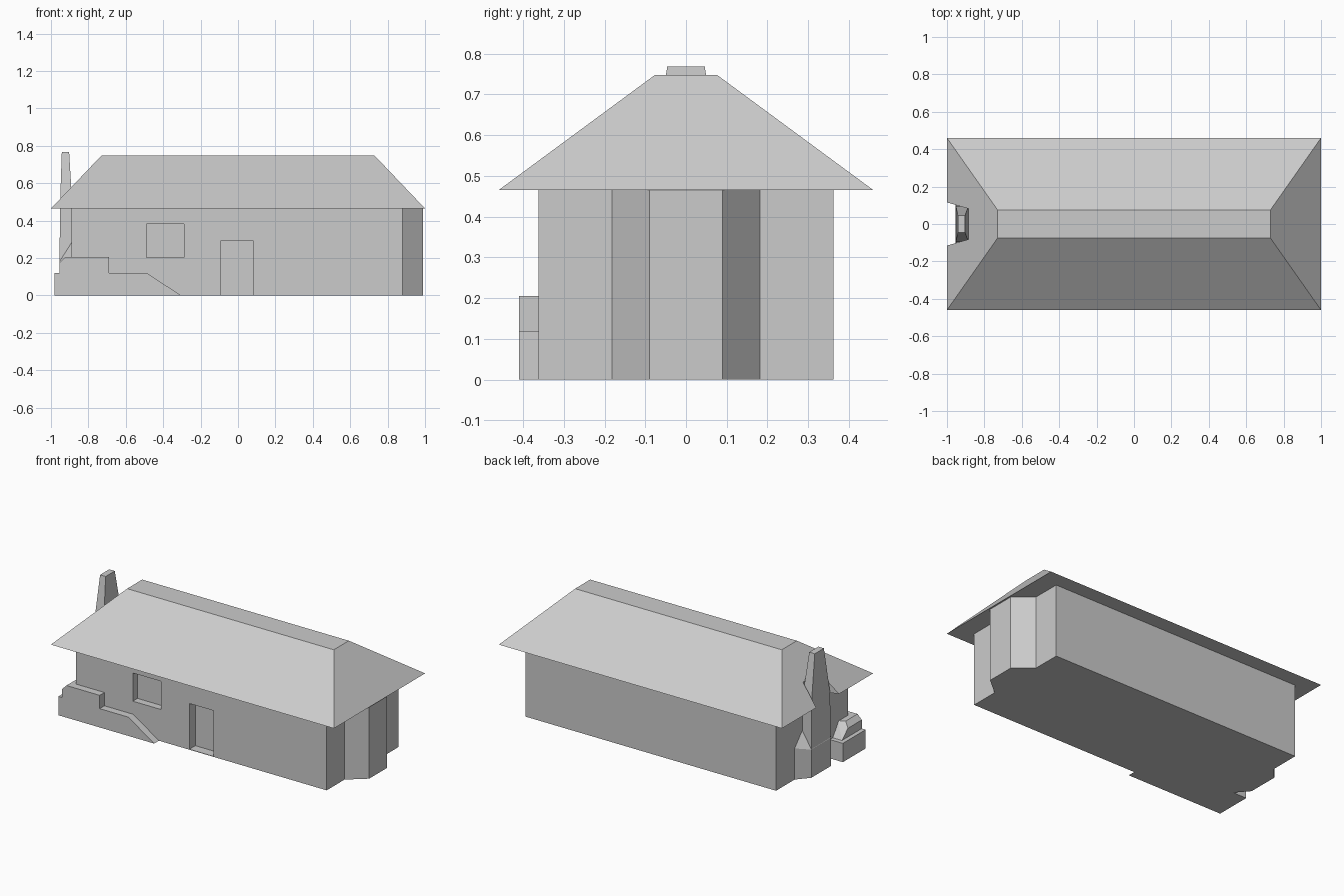
import bpy, bmesh

if "Cube" in bpy.data.objects:
    bpy.data.objects.remove(bpy.data.objects["Cube"])

def finish(name, bm):
    bmesh.ops.recalc_face_normals(bm, faces=bm.faces)
    me = bpy.data.meshes.new(name)
    bm.to_mesh(me)
    bm.free()
    ob = bpy.data.objects.new(name, me)
    bpy.context.collection.objects.link(ob)
    return ob

def loft(name, *rings):
    """Join rings of equal point count and cap both ends."""
    bm = bmesh.new()
    vs = [[bm.verts.new(p) for p in r] for r in rings]
    n = len(vs[0])
    bm.faces.new(vs[0])
    bm.faces.new(vs[-1])
    for a, b in zip(vs, vs[1:]):
        for i in range(n):
            j = (i + 1) % n
            bm.faces.new((a[i], a[j], b[j], b[i]))
    return finish(name, bm)

def hull(name, pts):
    bm = bmesh.new()
    for p in pts:
        bm.verts.new(p)
    bmesh.ops.convex_hull(bm, input=bm.verts)
    bmesh.ops.dissolve_limit(bm, angle_limit=0.01, verts=bm.verts, edges=bm.edges)
    return finish(name, bm)

def rect(x0, x1, y, z):
    return [(x0, -y, z), (x1, -y, z), (x1, y, z), (x0, y, z)]

def box(name, x, y, z):
    return hull(name, [(a, b, c) for a in x for b in y for c in z])

def cut(ob, cutter):
    cutter.hide_render = True
    cutter.hide_viewport = True
    m = ob.modifiers.new("cut", 'BOOLEAN')
    m.operation = 'DIFFERENCE'
    m.solver = 'EXACT'
    m.object = cutter

EAVE = 0.465

# Main walls with recessed window and door
walls = loft("walls", rect(-0.89, 0.88, 0.362, 0), rect(-0.89, 0.88, 0.362, EAVE))
cut(walls, box("window_cutter", (-0.49, -0.29), (-0.5, -0.315), (0.203, 0.383)))
cut(walls, box("door_cutter", (-0.09, 0.08), (-0.5, -0.302), (0.003, 0.295)))

# Bay at the right end
bay = [(0.87, -0.182), (0.88, -0.182), (0.99, -0.09), (0.99, 0.09), (0.88, 0.182), (0.87, 0.182)]
loft("bay", *[[(x, y, z) for x, y in bay] for z in (0, EAVE)])

# Hipped roof with flat top, notched around the chimney
roof = loft("roof", rect(-1, 1, 0.46, EAVE), rect(-0.73, 0.73, 0.076, 0.748))
notch = [(-1.05, -0.13), (-0.885, -0.082), (-0.885, 0.082), (-1.05, 0.13)]
cut(roof, loft("roof_notch_cutter", *[[(x, y, z) for x, y in notch] for z in (0.4, 0.9)]))

# Chimney: straight shaft, then taper above the eave
loft("chimney", rect(-0.955, -0.885, 0.1, 0), rect(-0.952, -0.885, 0.094, 0.47),
     rect(-0.942, -0.903, 0.046, 0.768))

# Wide chimney base with sloping shoulders
shoulder = []
for s in (-1, 1):
    shoulder += [(-0.885, s * 0.18, 0), (-0.955, s * 0.1, 0), (-0.955, s * 0.1, 0.18),
                 (-0.885, s * 0.18, 0.2), (-0.885, s * 0.1, 0.29)]
hull("chimney_base", shoulder)

# Low stepped wall along the front
steps = [(-0.89, 0), (-0.305, 0), (-0.487, 0.12), (-0.69, 0.12), (-0.69, 0.205), (-0.89, 0.205)]
loft("low_wall", *[[(x, y, z) for x, z in steps] for y in (-0.41, -0.355)])

# Low block around the front left corner, with a bevelled upper step
box("corner_block", (-0.982, -0.885), (-0.41, -0.18), (0, 0.12))
hull("corner_step", [(x, y, z) for x, z, back in
                     ((-0.955, 0.12, -0.21), (-0.885, 0.12, -0.21), (-0.955, 0.175, -0.27),
                      (-0.925, 0.205, -0.29), (-0.885, 0.205, -0.27))
                     for y in (-0.41, back)])
